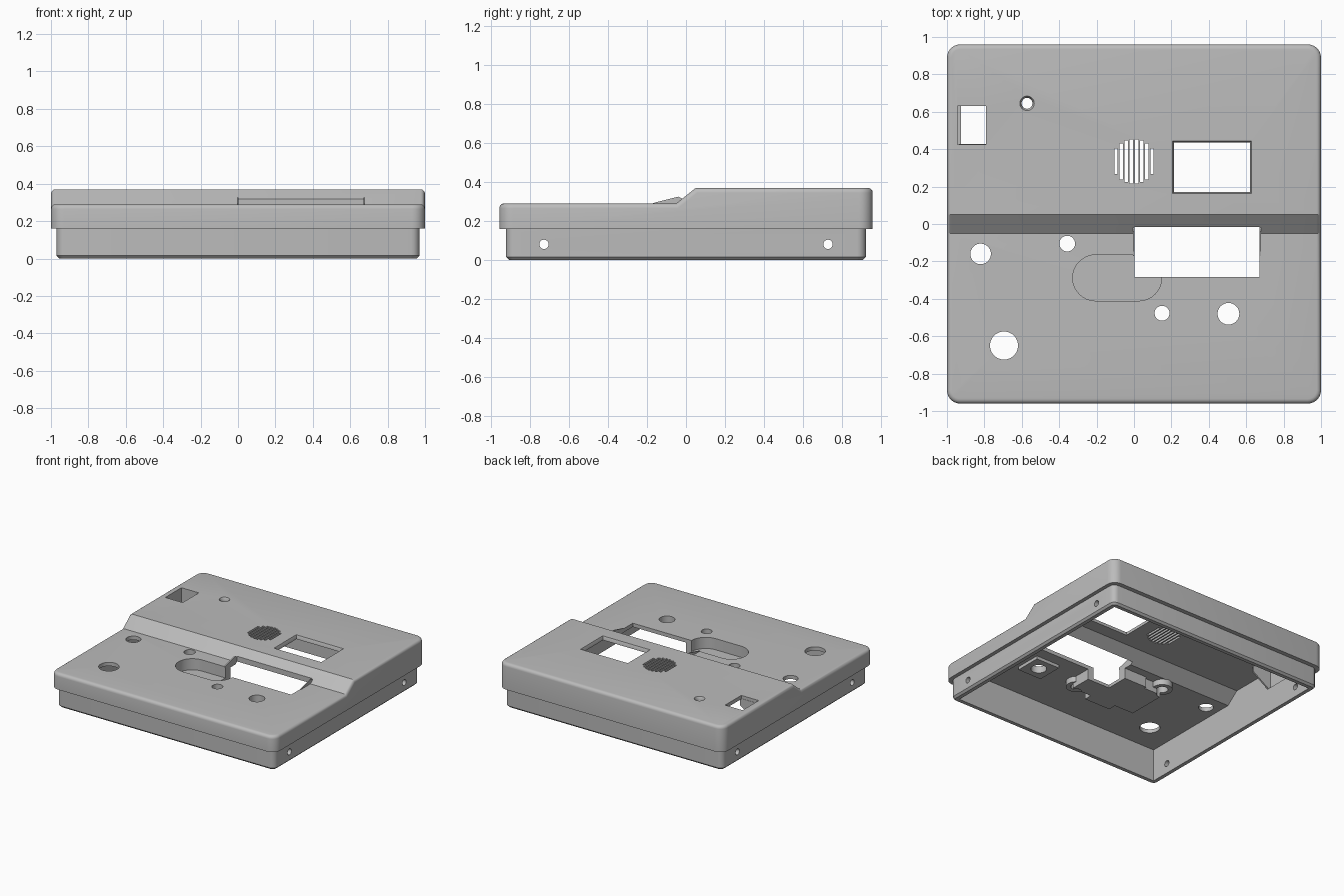
import bpy, bmesh, math
from mathutils import Vector

if "Cube" in bpy.data.objects:
    bpy.data.objects.remove(bpy.data.objects["Cube"])

grey = bpy.data.materials.new("case grey")
grey.use_nodes = True
grey.diffuse_color = (0.5, 0.5, 0.5, 1)
grey.node_tree.nodes["Principled BSDF"].inputs["Base Color"].default_value = (0.5, 0.5, 0.5, 1)


def finish(bm, name):
    bmesh.ops.recalc_face_normals(bm, faces=bm.faces)
    mesh = bpy.data.meshes.new(name)
    bm.to_mesh(mesh)
    bm.free()
    mesh.materials.append(grey)
    ob = bpy.data.objects.new(name, mesh)
    bpy.context.collection.objects.link(ob)
    return ob


def extrude(points, offset):
    """Solid from a flat outline pushed along offset."""
    bm = bmesh.new()
    face = bm.faces.new([bm.verts.new(p) for p in points])
    new = bmesh.ops.extrude_face_region(bm, geom=[face], use_keep_orig=True)["geom"]
    bmesh.ops.translate(bm, vec=offset, verts=[v for v in new if isinstance(v, bmesh.types.BMVert)])
    bmesh.ops.recalc_face_normals(bm, faces=bm.faces)
    return bm


def side_profile(yz, x0, x1):
    return extrude([(x0, y, z) for y, z in yz], (x1 - x0, 0, 0))


def box(x0, x1, y0, y1, z0, z1, name="cutter"):
    return finish(side_profile([(y0, z0), (y1, z0), (y1, z1), (y0, z1)], x0, x1), name)


def disc(x, y, r, z0, z1, top_r=None, name="cutter"):
    top_r = top_r or r
    bm = bmesh.new()
    bmesh.ops.create_cone(bm, cap_ends=True, segments=40, radius1=r, radius2=top_r, depth=z1 - z0)
    bmesh.ops.translate(bm, vec=(x, y, (z0 + z1) / 2), verts=bm.verts)
    return finish(bm, name)


def bevel_edges(bm, test, width, segments):
    edges = [e for e in bm.edges if test(e)]
    bmesh.ops.bevel(bm, geom=edges, offset=width, segments=segments, profile=0.5, affect='EDGES')


def upright(e):
    d = e.verts[0].co - e.verts[1].co
    return abs(d.z) > 0.05 and abs(d.x) + abs(d.y) < 1e-4


def rim(upward):
    """Edges between the side walls and the top (or bottom) faces."""
    def test(e):
        nz = sorted(f.normal.z * upward for f in e.link_faces)
        return abs(nz[0]) < 0.1 and nz[1] > 0.5
    return test


def combine(target, tool, op='DIFFERENCE'):
    mod = target.modifiers.new("join", 'BOOLEAN')
    mod.operation, mod.solver, mod.object = op, 'EXACT', tool
    bpy.context.view_layer.objects.active = target
    bpy.ops.object.modifier_apply(modifier=mod.name)
    bpy.data.objects.remove(tool)


# Stepped lid with rounded corners and top edges
bm = side_profile([(-.96, .16), (.96, .16), (.96, .37), (.05, .37), (-.05, .29), (-.96, .29)], -1, 1)
bevel_edges(bm, upright, 0.07, 6)
bm.normal_update()
bevel_edges(bm, rim(1), 0.025, 4)
case = finish(bm, "case")

# Narrower lower wall with a chamfered foot
bm = side_profile([(-.925, 0), (.925, 0), (.925, .2), (-.925, .2)], -.97, .97)
bevel_edges(bm, upright, 0.045, 5)
bm.normal_update()
bevel_edges(bm, rim(-1), 0.015, 1)
combine(case, finish(bm, "lower_wall"), 'UNION')

# Hollow inside, open at the bottom
cavity = side_profile([(-.88, -.1), (.88, -.1), (.88, .34), (.065, .34), (-.035, .26), (-.88, .26)], -.925, .925)
combine(case, finish(cavity, "cavity"))

# Inner pads and bosses
combine(case, box(-.37, .2, -.455, -.12, .175, .275, "grip_pad"), 'UNION')
combine(case, box(-.2, .03, -.52, -.1, .175, .27, "grip_pad_cross"), 'UNION')
combine(case, box(.4, .61, -.585, -.375, .235, .272, "button_pad"), 'UNION')
for x, y in [(-.357, -.105), (.15, -.477)]:
    combine(case, disc(x, y, .075, .215, .268, name="screw_boss"), 'UNION')

# Finger grip recess with round ends
outline = []
for cx, start in [(.025, -90), (-.205, 90)]:
    for i in range(17):
        a = math.radians(start + i * 180 / 16)
        outline.append((cx + .123 * math.cos(a), -.288 + .123 * math.sin(a), .2))
combine(case, finish(extrude(outline, (0, 0, .3)), "cutter"))

# Rectangular openings: long slot, screen window, switch opening
combine(case, box(.002, .672, -.283, -.015, .1, .5))
combine(case, box(.215, .62, .17, .437, .2, .5))
combine(case, box(-.945, -.79, .425, .63, .2, .5))

# Sloped surround of the screen window
bm = side_profile([(.16, .375), (.447, .375), (.437, .35), (.17, .35)], .205, .63)
for v in bm.verts:
    if v.co.z < .36:
        v.co.x += .01 if v.co.x < .4 else -.01
combine(case, finish(bm, "cutter"))

# Round holes through the lid
for x, y, r in [(-.82, -.16, .055), (-.695, -.65, .075), (.505, -.48, .058),
                (-.357, -.105, .042), (.15, -.477, .04), (-.572, .645, .029)]:
    combine(case, disc(x, y, r, .12, .5))
combine(case, disc(-.572, .645, .029, .352, .376, .042))

# Speaker grille
for i in range(8):
    x = (i - 3.5) * .0275
    half = math.sqrt(.118 ** 2 - x * x)
    combine(case, box(x - .009, x + .009, .335 - half, .335 + half, .3, .45))

# Screw holes in both side walls
for y in (-.73, .73):
    bm = bmesh.new()
    bmesh.ops.create_cone(bm, cap_ends=True, segments=24, radius1=.024, radius2=.024, depth=2.4)
    for v in bm.verts:
        v.co = Vector((v.co.z, v.co.x + y, v.co.y + .08))
    combine(case, finish(bm, "cutter"))

# Small lips at the slot ends
for x in (-.006, .672):
    finish(side_profile([(-.17, .28), (-.17, .292), (-.04, .325), (-.01, .31), (-.04, .28)], x, x + .008), "slot_lip")

# Triangular plates beside the switch opening
for y in (.415, .63):
    finish(extrude([(-.935, y, .345), (-.78, y, .345), (-.78, y, .29), (-.935, y, .19)], (0, .012, 0)), "switch_plate")

for ob in bpy.context.collection.objects:
    if ob.type == 'MESH':
        bpy.ops.object.select_all(action='DESELECT')
        ob.select_set(True)
        bpy.context.view_layer.objects.active = ob
        bpy.ops.object.shade_smooth_by_angle(angle=math.radians(30))
